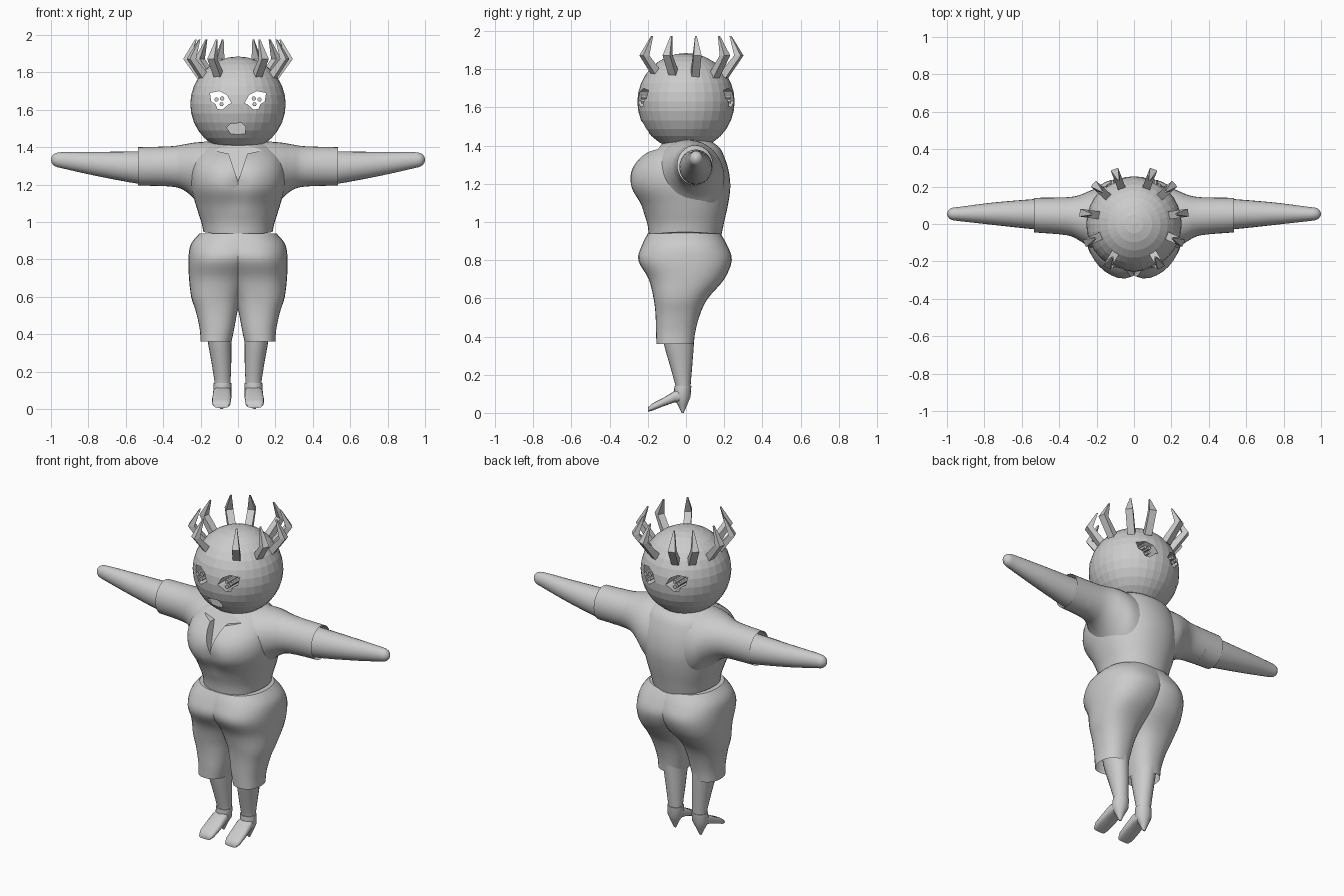
import bpy, bmesh, math
from mathutils import Vector

if "Cube" in bpy.data.objects:
    bpy.data.objects.remove(bpy.data.objects["Cube"])

grey = bpy.data.materials.new("plain grey")
grey.diffuse_color = (0.6, 0.6, 0.6, 1)
grey.use_nodes = True
grey.node_tree.nodes["Principled BSDF"].inputs["Base Color"].default_value = grey.diffuse_color


def finish(name, bm, smooth=None):
    bmesh.ops.recalc_face_normals(bm, faces=bm.faces[:])
    me = bpy.data.meshes.new(name)
    bm.to_mesh(me)
    bm.free()
    ob = bpy.data.objects.new(name, me)
    bpy.context.collection.objects.link(ob)
    me.materials.append(grey)
    if smooth:
        bpy.ops.object.select_all(action='DESELECT')
        ob.select_set(True)
        bpy.context.view_layer.objects.active = ob
        bpy.ops.object.shade_smooth_by_angle(angle=math.radians(smooth))
    return ob


def skin(bm, rings, cap_start=True, cap_end=True):
    """Bridge equal-sized rings of points."""
    vs = [[bm.verts.new(p) for p in r] for r in rings]
    n = len(vs[0])
    for a, b in zip(vs, vs[1:]):
        for i in range(n):
            bm.faces.new((a[i], a[(i + 1) % n], b[(i + 1) % n], b[i]))
    if cap_start:
        bm.faces.new(vs[0])
    if cap_end:
        bm.faces.new(vs[-1])


def spline(rows, steps=4):
    """Smooth interpolation between section rows."""
    out = []
    for i in range(len(rows) - 1):
        p = [rows[max(0, i - 1)], rows[i], rows[i + 1], rows[min(len(rows) - 1, i + 2)]]
        for s in range(steps):
            t = s / steps
            out.append([0.5 * (2 * b + (c - a) * t + (2 * a - 5 * b + 4 * c - d) * t * t
                               + (3 * b - a - 3 * c + d) * t ** 3) for a, b, c, d in zip(*p)])
    return out + [list(rows[-1])]


def oval(u0, u1, v0, v1, n=32, power=2.0):
    """Superellipse filling the box u0..u1, v0..v1."""
    pts = []
    for i in range(n):
        a = 2 * math.pi * i / n
        c, s = math.cos(a), math.sin(a)
        u = math.copysign(abs(c) ** (2 / power), c)
        v = math.copysign(abs(s) ** (2 / power), s)
        pts.append(((u0 + u1) / 2 + u * (u1 - u0) / 2, (v0 + v1) / 2 + v * (v1 - v0) / 2))
    return pts


def cut(target, cutter):
    m = target.modifiers.new("cut", 'BOOLEAN')
    m.operation = 'DIFFERENCE'
    m.solver = 'EXACT'
    m.object = cutter
    cutter.hide_render = True
    cutter.hide_set(True)


def prism(name, outline, y0, y1, lean=0.0):
    """Solid from an x-z outline, run along y; lean shifts y with height."""
    bm = bmesh.new()
    skin(bm, [[(x, y + lean * (z - 1.22), z) for x, z in outline] for y in (y0, y1)])
    return finish(name, bm)


# Faceted head with eye tunnels and a mouth recess
bm = bmesh.new()
bmesh.ops.create_uvsphere(bm, u_segments=32, v_segments=16, radius=0.255)
bmesh.ops.translate(bm, vec=(0, 0, 1.63), verts=bm.verts)
head = finish("head", bm)
eye = [(.15, 1.69), (.10, 1.70), (.06, 1.68), (.035, 1.635), (.05, 1.63),
       (.085, 1.60), (.11, 1.605), (.12, 1.63), (.143, 1.645)]
for side in (-1, 1):
    cut(head, prism("eye_cutter", [(side * x, z) for x, z in eye], -.4, .4))
    for k, (x, z) in enumerate([(.115, 1.655), (.085, 1.66), (.088, 1.63)]):
        bar = [(side * x + .012 * math.cos(a * math.pi / 3), z + .012 * math.sin(a * math.pi / 3))
               for a in range(6)]
        prism("pupil_bar", bar, -.235, .235)
mouth = [(-.06, 1.505), (-.04, 1.525), (.02, 1.53), (.04, 1.51), (.04, 1.475), (.02, 1.465), (-.04, 1.47)]
cut(head, prism("mouth_cutter", mouth, -.4, -.195))

# Crown of bent horns around the head
for deg in (8, 42, 69, 111, 138, 172, 205, 240, 300, 335):
    a = math.radians(deg)
    out, tan = Vector((math.cos(a), math.sin(a), 0)), Vector((-math.sin(a), math.cos(a), 0))
    bm = bmesh.new()
    rings = []
    for r, z, w, t in [(.19, 1.765, .021, .018), (.275, 1.872, .021, .018), (.228, 1.975, .004, .004)]:
        c = out * r + Vector((0, .02, z))
        slope = out * t + Vector((0, 0, -t * .6 if z < 1.8 else 0))
        rings.append([c + tan * w + slope, c - tan * w + slope, c - tan * w - slope, c + tan * w - slope])
    skin(bm, rings)
    finish("crown_horn", bm)

# Shirt body: z, half width, front y, back y
bm = bmesh.new()
rows = spline([(.93, .185, -.195, .185), (1.0, .198, -.205, .20), (1.09, .225, -.24, .22),
               (1.18, .25, -.295, .232), (1.26, .255, -.295, .225), (1.33, .24, -.25, .205),
               (1.39, .20, -.165, .175), (1.43, .14, -.08, .12)])
rings = []
for z, w, f, b in rows:
    dent = .03 * max(0, 1 - abs(z - 1.2) / .15)
    rings.append([(x, y + (dent * math.exp(-(x / .04) ** 2) if y < 0 else 0),
                   z + .018 * (abs(x) / .19) ** 2 * max(0, 1 - (z - .93) / .1))
                  for x, y in oval(-w, w, f, b, 40, 2.15)])
skin(bm, rings)
shirt = finish("shirt", bm, 40)

# Open V neckline
vee = [(-.15, 1.46), (-.14, 1.385), (-.05, 1.365), (0, 1.215), (.05, 1.365), (.14, 1.385), (.15, 1.46)]
cut(shirt, prism("neckline_cutter", vee, -.5, -.268, .75))

for side in (-1, 1):
    # Sleeve: x, bottom z, top z, front y, back y
    bm = bmesh.new()
    rows = spline([(.08, .98, 1.435, -.19, .20), (.17, 1.04, 1.43, -.17, .20), (.23, 1.12, 1.425, -.13, .18),
                   (.29, 1.17, 1.415, -.09, .155), (.36, 1.19, 1.405, -.06, .143), (.535, 1.195, 1.40, -.045, .14)])
    skin(bm, [[(side * x, y, z) for y, z in oval(f, k, b, t)] for x, b, t, f, k in rows], True, False)
    finish("sleeve", bm, 40)

    # Bare arm with a rounded mitten end
    bm = bmesh.new()
    rows = spline([(.42, 1.195, 1.38, -.035, .138), (.535, 1.205, 1.378, -.028, .133), (.75, 1.245, 1.375, -.005, .115),
                   (.93, 1.285, 1.374, .015, .092), (.975, 1.297, 1.368, .022, .086),
                   (.993, 1.312, 1.354, .036, .072), (1.0, 1.327, 1.339, .048, .058)])
    skin(bm, [[(side * x, y, z) for y, z in oval(f, k, b, t, 24)] for x, b, t, f, k in rows])
    finish("arm", bm, 50)

    # Shorts half: z, inner x, outer x, front y, back y; the halves overlap at the seat
    bm = bmesh.new()
    rows = spline([(.36, .035, .20, -.155, .04), (.43, .02, .205, -.157, .05), (.52, .003, .225, -.16, .075),
                   (.60, -.02, .25, -.17, .115), (.70, -.07, .262, -.195, .20), (.80, -.12, .265, -.25, .24),
                   (.88, -.16, .253, -.23, .215), (.94, -.18, .205, -.20, .18)])
    skin(bm, [[(side * x, y, z) for x, y in oval(i, o, f, k, 32, 2.3)] for z, i, o, f, k in rows], False, True)
    finish("shorts_half", bm, 40)

    # Lower leg
    bm = bmesh.new()
    rows = spline([(.10, .04, .125, -.055, .024), (.14, .04, .125, -.055, .024), (.25, .036, .142, -.085, .033),
                   (.38, .034, .165, -.12, .043), (.5, .03, .18, -.13, .05)])
    skin(bm, [[(side * x, y, z) for x, y in oval(i, o, f, k, 20)] for z, i, o, f, k in rows])
    finish("lower_leg", bm, 50)

    # Shoe cuff narrowing to a pointed heel
    bm = bmesh.new()
    rows = [(.0, .08, .095, -.022, -.012), (.045, .06, .115, -.045, .008),
            (.085, .036, .133, -.068, .024), (.14, .034, .13, -.06, .028)]
    skin(bm, [[(side * x, y, z) for x, y in oval(i, o, f, k, 16)] for z, i, o, f, k in rows])
    finish("shoe_heel", bm, 50)

    # Thin sloping toe: y, inner x, outer x, bottom z, top z
    bm = bmesh.new()
    rows = [(-.01, .045, .125, .06, .125), (-.06, .036, .133, .055, .115), (-.12, .036, .138, .034, .078),
            (-.175, .04, .138, .012, .05), (-.198, .05, .128, .006, .03)]
    skin(bm, [[(side * x, y, z) for x, z in oval(i, o, b, t, 16, 3)] for y, i, o, b, t in rows])
    finish("shoe_toe", bm, 50)
